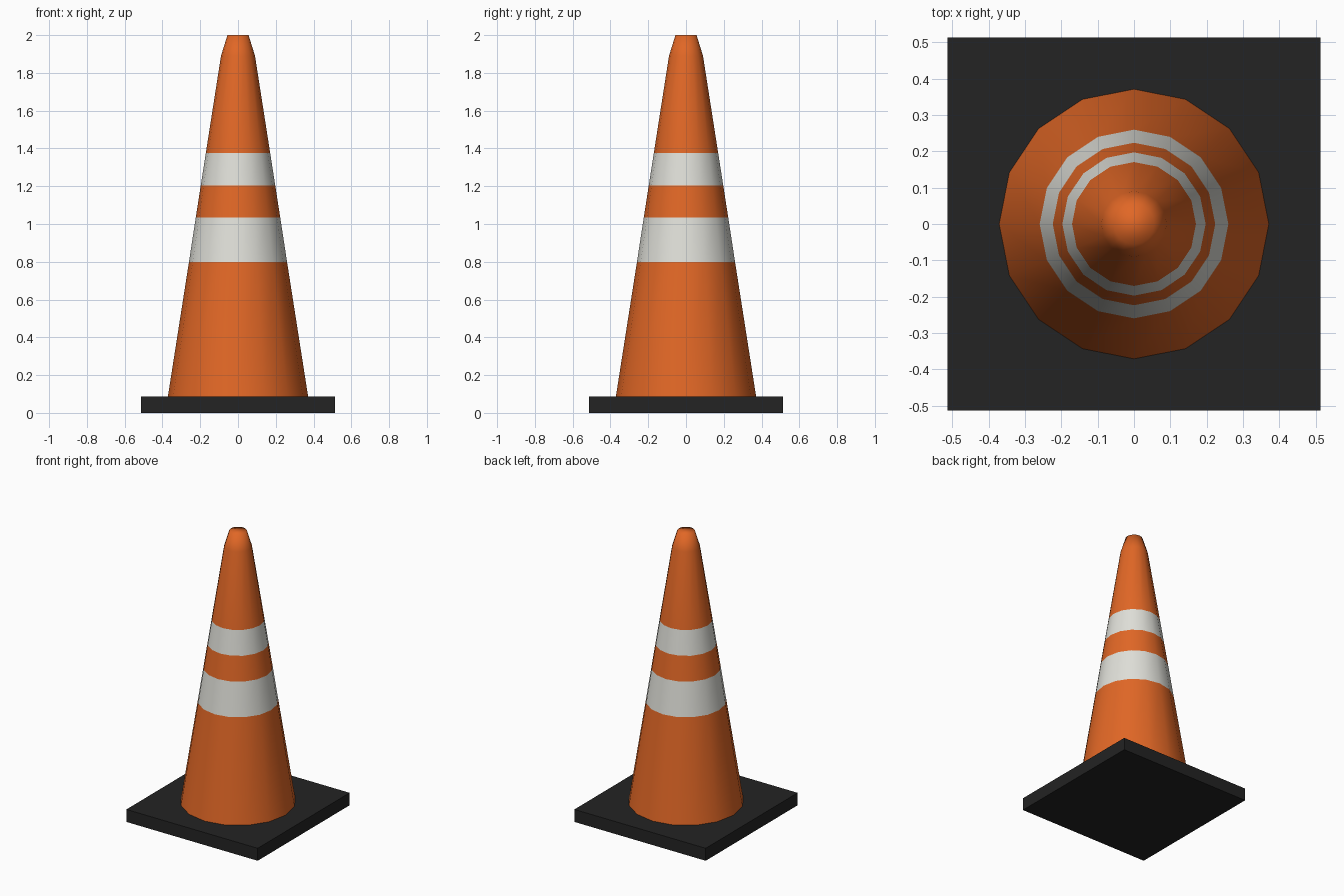
import bpy
import bmesh
import math

if "Cube" in bpy.data.objects:
    bpy.data.objects.remove(bpy.data.objects["Cube"])


def material(name, rgb):
    m = bpy.data.materials.new(name)
    m.diffuse_color = (*rgb, 1)
    m.use_nodes = True
    m.node_tree.nodes["Principled BSDF"].inputs["Base Color"].default_value = m.diffuse_color
    return m


orange = material("orange", (0.75, 0.135, 0.019))
white = material("reflective_white", (0.74, 0.74, 0.69))
black = material("black_rubber", (0.017, 0.017, 0.017))


def add_object(name, bm, mats):
    bmesh.ops.recalc_face_normals(bm, faces=bm.faces[:])
    me = bpy.data.meshes.new(name)
    bm.to_mesh(me)
    bm.free()
    for m in mats:
        me.materials.append(m)
    ob = bpy.data.objects.new(name, me)
    bpy.context.collection.objects.link(ob)
    return ob


# Square rubber base
BASE_H, BASE_W = 0.088, 1.026
bm = bmesh.new()
bmesh.ops.create_cube(bm, size=1)
for v in bm.verts:
    v.co = (v.co.x * BASE_W, v.co.y * BASE_W, (v.co.z + 0.5) * BASE_H)
add_object("base", bm, [black])

# 16-sided cone body: (radius, height, material of the band above)
SIDES = 16
PROFILE = [(0.371, BASE_H, 0), (0.2595, 0.80, 1), (0.2235, 1.035, 0),
           (0.197, 1.205, 1), (0.1705, 1.375, 0), (0.09, 1.89, 0), (0.056, 2.0, 0)]
bm = bmesh.new()
rings = []
for r, z, _ in PROFILE:
    angles = [2 * math.pi * i / SIDES for i in range(SIDES)]
    rings.append([bm.verts.new((r * math.cos(a), r * math.sin(a), z)) for a in angles])
for (lower, upper), (_, _, mat) in zip(zip(rings, rings[1:]), PROFILE):
    for i in range(SIDES):
        j = (i + 1) % SIDES
        bm.faces.new((lower[i], lower[j], upper[j], upper[i])).material_index = mat
bm.faces.new(rings[-1])  # closed tip
for f in bm.faces:
    f.smooth = True
add_object("cone_body", bm, [orange, white])
